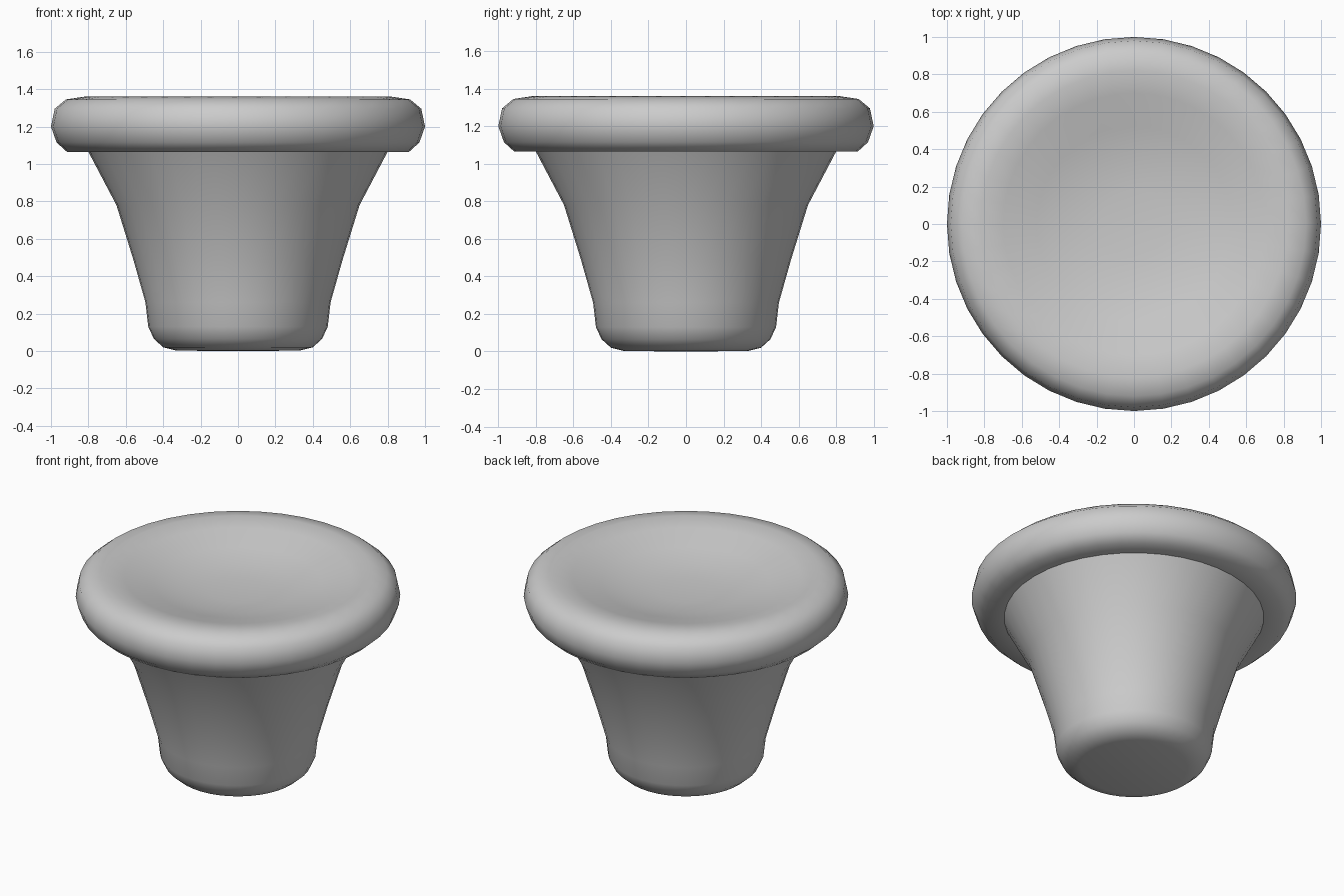
import bpy, bmesh, math

if "Cube" in bpy.data.objects:
    bpy.data.objects.remove(bpy.data.objects["Cube"])

SEGMENTS = 40


def lathe(name, profile):
    """Spin an (r, z) profile around z; points with r = 0 become poles."""
    bm = bmesh.new()
    rings = []
    for r, z in profile:
        if r == 0:
            rings.append([bm.verts.new((0, 0, z))] * SEGMENTS)
        else:
            rings.append([bm.verts.new((r * math.cos(2 * math.pi * i / SEGMENTS),
                                        r * math.sin(2 * math.pi * i / SEGMENTS), z))
                          for i in range(SEGMENTS)])
    for low, high in zip(rings, rings[1:]):
        for i in range(SEGMENTS):
            j = (i + 1) % SEGMENTS
            corners = list(dict.fromkeys((low[i], low[j], high[j], high[i])))
            bm.faces.new(corners)
    bmesh.ops.recalc_face_normals(bm, faces=bm.faces)
    mesh = bpy.data.meshes.new(name)
    bm.to_mesh(mesh)
    bm.free()
    obj = bpy.data.objects.new(name, mesh)
    bpy.context.collection.objects.link(obj)
    bpy.context.view_layer.objects.active = obj
    obj.select_set(True)
    bpy.ops.object.shade_smooth_by_angle(angle=math.radians(50))
    obj.select_set(False)
    return obj


# One closed outline: tapered stem, overhanging rim, dished top
stem = [(0, 0), (0.33, 0.002), (0.40, 0.02), (0.45, 0.065), (0.48, 0.13),
        (0.495, 0.26), (0.56, 0.49), (0.65, 0.78), (0.80, 1.065)]
rim = [(0.915, 1.065), (0.97, 1.115), (1.0, 1.20), (0.98, 1.295),
       (0.92, 1.345), (0.82, 1.36)]
dish = [(0.70, 1.335), (0.52, 1.285), (0.36, 1.25), (0.18, 1.235), (0, 1.232)]
lathe("flared_knob", stem + rim + dish)
